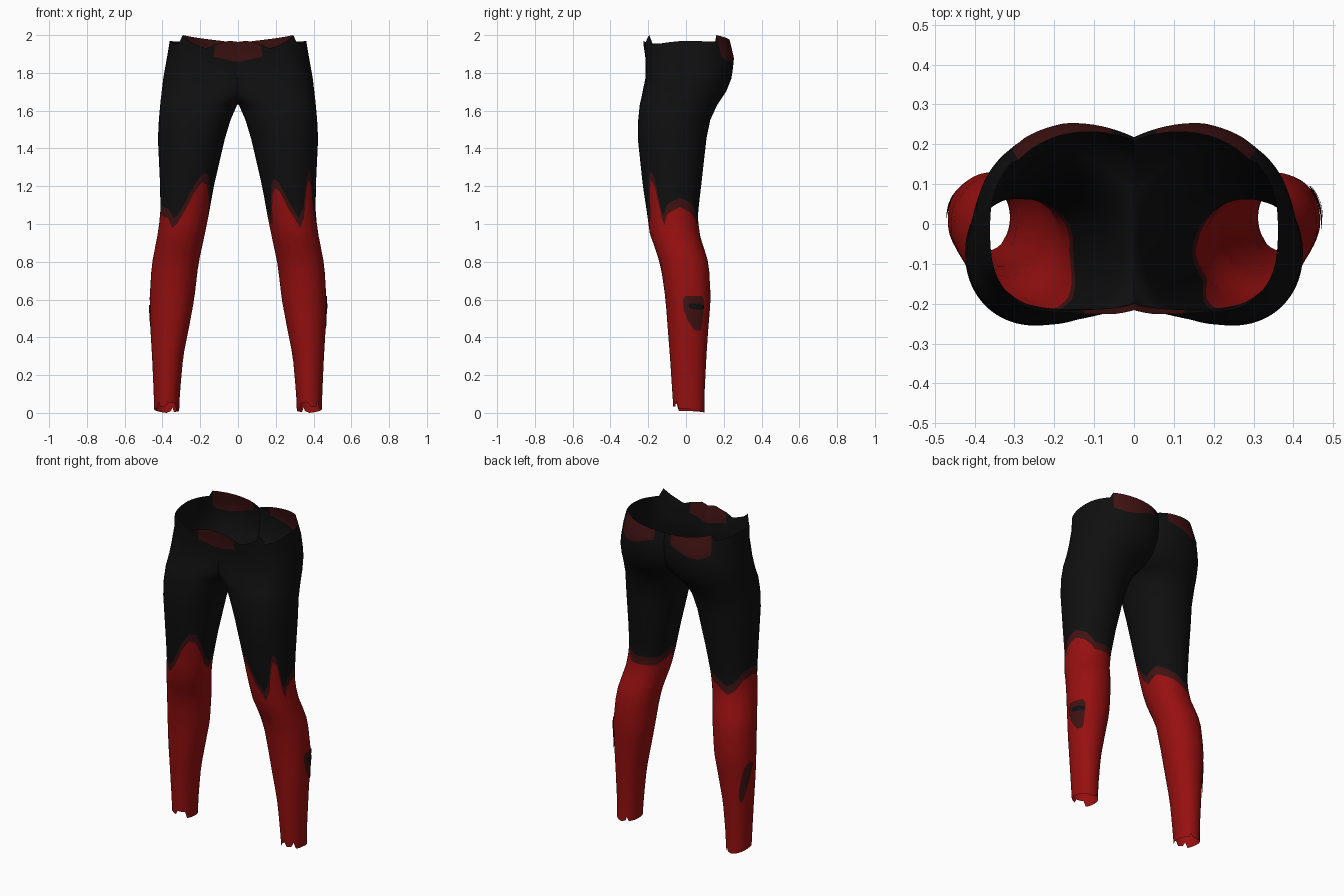
import bpy, bmesh, math

if "Cube" in bpy.data.objects:
    bpy.data.objects.remove(bpy.data.objects["Cube"])

N = 72  # points around each leg


def material(name, col):
    m = bpy.data.materials.new(name)
    m.diffuse_color = (*col, 1)
    m.use_nodes = True
    m.node_tree.nodes["Principled BSDF"].inputs["Base Color"].default_value = m.diffuse_color
    return m


BLACK = material("black cloth", (0.005, 0.005, 0.005))
RED = material("red cloth", (0.31, 0.005, 0.005))
DARK = material("dark red trim", (0.05, 0.006, 0.006))

# leg profile: z, inner x, outer x, front y, back y
PROFILE = [
    (0.00, 0.312, 0.444, -0.065, 0.098), (0.10, 0.308, 0.446, -0.072, 0.098),
    (0.30, 0.290, 0.455, -0.085, 0.108), (0.45, 0.260, 0.464, -0.097, 0.118),
    (0.60, 0.232, 0.468, -0.108, 0.131), (0.77, 0.212, 0.458, -0.132, 0.122),
    (0.82, 0.203, 0.450, -0.145, 0.112), (0.95, 0.175, 0.424, -0.192, 0.070),
    (1.05, 0.155, 0.411, -0.205, 0.062), (1.20, 0.128, 0.412, -0.228, 0.080),
    (1.45, 0.070, 0.424, -0.255, 0.108), (1.55, 0.040, 0.419, -0.253, 0.128),
    (1.63, 0.005, 0.412, -0.245, 0.165), (1.66, -0.040, 0.409, -0.238, 0.185),
    (1.70, -0.080, 0.404, -0.230, 0.212), (1.77, -0.110, 0.396, -0.215, 0.240),
    (1.87, -0.120, 0.378, -0.213, 0.256), (2.00, -0.120, 0.356, -0.233, 0.225),
]
# edge heights around the leg: angle (0 outside, 90 back, 180 inside, 270 front), z
HEM = [(0, .02), (60, .005), (90, .0), (110, .01), (115, .03), (125, .005),
       (180, .01), (220, .01), (230, .05), (265, .055), (275, .03), (300, .035),
       (310, .06), (320, .02)]
CUFF = {
    1: [(0, 1.12), (15, 1.14), (45, 1.11), (70, 1.05), (90, 1.05), (140, 1.05),
        (180, 1.10), (200, 1.06), (212, 1.04), (230, 1.21), (240, 1.24), (250, 1.22),
        (265, 1.13), (285, 1.03), (300, 1.09), (312, 1.26), (317, 1.29), (325, 1.24),
        (338, 1.03), (348, 1.10)],
    -1: [(0, 1.12), (30, 1.10), (55, 1.04), (75, 1.02), (100, 1.06), (150, 1.10),
         (180, 1.06), (195, 1.10), (212, 1.20), (225, 1.26), (240, 1.27), (255, 1.21),
         (270, 1.12), (283, 1.05), (295, 1.03), (310, 1.08), (330, 1.09)],
}
RIM = [(0, 1.97), (40, 1.965), (45, 2.0), (60, 1.99), (105, 1.965), (125, 1.95),
       (180, 1.95), (230, 1.955), (260, 1.97), (270, 1.95), (275, 1.93), (295, 1.965),
       (310, 2.0), (315, 1.955), (330, 1.955)]


def around(table, deg):
    """Height from an angle table that wraps at 360 degrees."""
    t = table + [(360, table[0][1])]
    for (a, u), (b, v) in zip(t, t[1:]):
        if a <= deg <= b:
            return u + (v - u) * (deg - a) / (b - a)


def section(z):
    z = min(max(z, 0), 2)
    for p, q in zip(PROFILE, PROFILE[1:]):
        if p[0] <= z <= q[0]:
            f = (z - p[0]) / (q[0] - p[0])
            return [u + (v - u) * f for u, v in zip(p[1:], q[1:])]


def surface(deg, z, side, off=0.0):
    """Point on the leg skin, with a flatter belly in front."""
    xi, xo, yf, yb = section(z)
    c, s = math.cos(math.radians(deg)), math.sin(math.radians(deg))
    n = 2.1
    if s < 0:
        n += 0.8 * min(max((z - 1.45) / 0.35, 0), 1)
    px = math.copysign(abs(c) ** (2 / n), c) * ((xo - xi) / 2 + off)
    py = math.copysign(abs(s) ** (2 / n), s) * ((yb - yf) / 2 + off)
    return (side * ((xi + xo) / 2 + px), (yf + yb) / 2 + py, z)


def finish(name, bm, mats):
    me = bpy.data.meshes.new(name)
    bm.to_mesh(me)
    bm.free()
    for m in mats:
        me.materials.append(m)
    ob = bpy.data.objects.new(name, me)
    bpy.context.collection.objects.link(ob)
    bpy.ops.object.select_all(action='DESELECT')
    ob.select_set(True)
    bpy.context.view_layer.objects.active = ob
    bpy.ops.object.shade_smooth_by_angle(angle=math.radians(40))
    return ob


# trousers: two open tubes trimmed and welded on the centre line
LOW, MID = 16, 4
FIXED = [1.35, 1.45, 1.55, 1.59, 1.63, 1.645, 1.66, 1.68, 1.70, 1.735, 1.77, 1.82]
PATCH_ROW = LOW + 1 + MID + len(FIXED)


def heights(deg, side):
    hem, top, rim = around(HEM, deg), around(CUFF[side], deg), around(RIM, deg)
    cuff = top - 0.05
    zs = [hem + (cuff - hem) * k / LOW for k in range(LOW + 1)]
    zs += [top + (1.35 - top) * k / MID for k in range(MID)]
    low = 1.885 + 0.025 * math.sin(math.radians(deg * 4))
    return zs + FIXED + [low, (low + rim) / 2, rim]


bm = bmesh.new()
for side in (1, -1):
    cols = []
    for i in range(N):
        deg = i * 360 / N
        cols.append([bm.verts.new(surface(deg, z, side)) for z in heights(deg, side)])
    faces = []
    for i in range(N):
        a, b = cols[i], cols[(i + 1) % N]
        deg = (i + 0.5) * 360 / N
        for j in range(len(a) - 1):
            quad = [a[j], b[j], b[j + 1], a[j + 1]]
            f = bm.faces.new(quad if side > 0 else quad[::-1])
            patch = 45 < deg < 107 or 230 < deg < 272
            if j < LOW:
                f.material_index = 1
            elif j == LOW or (j >= PATCH_ROW and patch):
                f.material_index = 2
            faces.append(f)
    geom = set(faces)
    for f in faces:
        geom.update(f.edges)
        geom.update(f.verts)
    bmesh.ops.bisect_plane(bm, geom=list(geom), plane_co=(0, 0, 0),
                           plane_no=(side, 0, 0), clear_inner=True)
seam = [v for v in bm.verts if abs(v.co.x) < 1e-4]
bmesh.ops.remove_doubles(bm, verts=seam, dist=0.002)
finish("trousers", bm, [BLACK, RED, DARK])


# calf patches: thin plates following the leg; rows are z, first angle, last angle
def plate(name, side, rows, off, mat):
    bm = bmesh.new()
    grid = [[bm.verts.new(surface(a + (b - a) * k / 8, z, side, off))
             for k in range(9)] for z, a, b in rows]
    for r, q in zip(grid, grid[1:]):
        for k in range(8):
            quad = [r[k], r[k + 1], q[k + 1], q[k]]
            bm.faces.new(quad if side > 0 else quad[::-1])
    finish(name, bm, [mat])


plate("right_calf_patch", 1, [(.435, 18, 36), (.46, 8, 40), (.50, -3, 41), (.55, -10, 43),
                              (.60, -12, 42), (.62, -5, 34)], 0.004, DARK)
plate("right_calf_slot", 1, [(.548, 12, 40), (.555, 3, 42), (.57, 0, 42), (.58, 4, 22)],
      0.007, BLACK)
plate("left_calf_patch", -1, [(.33, 36, 46), (.37, 28, 50), (.43, 18, 46), (.50, 6, 38),
                              (.55, 0, 28), (.57, 2, 18)], 0.004, DARK)
